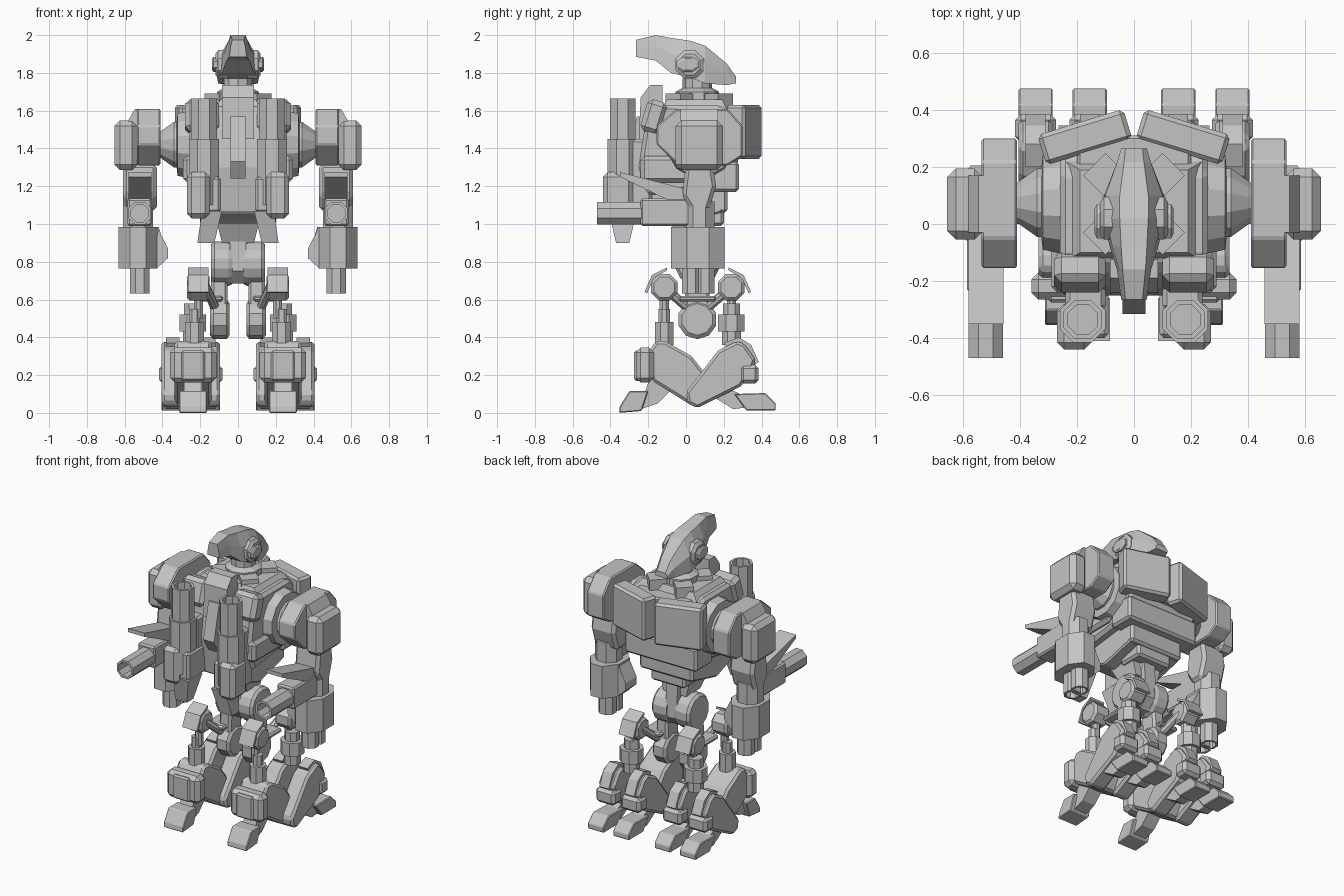
import bpy, bmesh, math
from mathutils import Matrix, Vector

grey = bpy.data.materials.new("plain grey")
grey.diffuse_color = (0.55, 0.55, 0.55, 1)


def finish(name, bm, bevel=0.0, mirror=True):
    bmesh.ops.recalc_face_normals(bm, faces=bm.faces)
    me = bpy.data.meshes.new(name)
    bm.to_mesh(me)
    bm.free()
    me.materials.append(grey)
    ob = bpy.data.objects.new(name, me)
    bpy.context.collection.objects.link(ob)
    if bevel:
        b = ob.modifiers.new("bevel", 'BEVEL')
        b.width, b.segments, b.limit_method = bevel, 1, 'ANGLE'
    if mirror:
        m = ob.modifiers.new("mirror", 'MIRROR')
        m.use_axis[0] = True
        m.use_clip = m.use_mirror_merge = False
    return ob


def loft(name, rings, bevel=0.0, mirror=True):
    """Skin a row of equal-length point rings and cap both ends."""
    bm = bmesh.new()
    vs = [[bm.verts.new(p) for p in r] for r in rings]
    n = len(rings[0])
    for a, b in zip(vs, vs[1:]):
        for i in range(n):
            bm.faces.new((a[i], a[(i + 1) % n], b[(i + 1) % n], b[i]))
    bm.faces.new(vs[0])
    bm.faces.new(vs[-1])
    return finish(name, bm, bevel, mirror)


def side(name, x0, x1, pts, bevel=0.0, mirror=True):
    """Side profile (y, z) extruded along x."""
    return loft(name, [[(x, y, z) for y, z in pts] for x in (x0, x1)], bevel, mirror)


def box(name, x0, x1, y0, y1, z0, z1, bevel=0.0, mirror=True, rot=None):
    bm = bmesh.new()
    bmesh.ops.create_cube(bm, size=1)
    m = Matrix.Diagonal((x1 - x0, y1 - y0, z1 - z0, 1))
    if rot:
        m = Matrix.Rotation(math.radians(rot[0]), 4, rot[1]) @ m
    m = Matrix.Translation(((x0 + x1) / 2, (y0 + y1) / 2, (z0 + z1) / 2)) @ m
    bmesh.ops.transform(bm, matrix=m, verts=bm.verts)
    return finish(name, bm, bevel, mirror)


def turned(name, axis, c, steps, n=8, mirror=True, sx=1.0):
    """Rings (offset, radius) around an axis through c."""
    rings = []
    for t, r in steps:
        ring = []
        for i in range(n):
            a = 2 * math.pi * (i + 0.5) / n
            k = r / math.cos(math.pi / n)
            u, v = k * math.cos(a) * sx, k * math.sin(a)
            p = {'x': (t, u, v), 'y': (u, t, v), 'z': (u, v, t)}[axis]
            ring.append(Vector(c) + Vector(p))
        rings.append(ring)
    return loft(name, rings, 0, mirror)


def rod(name, a, b, r, n=8):
    a, b = Vector(a), Vector(b)
    bm = bmesh.new()
    bmesh.ops.create_cone(bm, cap_ends=True, segments=n, radius1=r, radius2=r, depth=(b - a).length)
    m = Matrix.Translation((a + b) / 2) @ (b - a).to_track_quat('Z', 'Y').to_matrix().to_4x4()
    bmesh.ops.transform(bm, matrix=m, verts=bm.verts)
    return finish(name, bm)


# Head: faceted sections along y (y, top z, bottom z, top half width, mid half width, bottom half width)
secs = [(-.265, 1.975, 1.885, .03, .04, .045), (-.16, 2.0, 1.865, .04, .05, .06),
        (-.08, 1.985, 1.80, .045, .075, .085), (.02, 1.97, 1.775, .05, .10, .11),
        (.10, 1.945, 1.745, .05, .10, .105), (.215, 1.85, 1.735, .035, .06, .06),
        (.265, 1.78, 1.745, .03, .045, .045)]
loft("head", [[(-a, y, t), (a, y, t), (b, y, (t * .55 + l * .45)), (c, y, l),
               (-c, y, l), (-b, y, (t * .55 + l * .45))] for y, t, l, a, b, c in secs], mirror=False)
turned("eye_socket", 'x', (0, .02, 1.845), [(.05, .075), (.105, .075), (.12, .055)])
turned("eye_bulb", 'x', (-.0, .01, 1.845), [(.1, .04), (.13, .04), (.138, .03)], sx=1.5)

# Neck and collar
turned("neck", 'z', (0, .06, 0), [(1.55, .11), (1.70, .11), (1.72, .075), (1.77, .075)], 10, False)
box("rear_collar_block", .045, .155, .115, .225, 1.5, 1.69, rot=(45, 'Z'))
box("front_collar_block", .045, .155, -.085, .025, 1.5, 1.69, rot=(45, 'Z'))
side("throat_guard", -.085, .085, [(-.24, 1.67), (-.19, 1.735), (-.125, 1.735), (-.12, 1.45),
                                   (-.25, 1.45)], mirror=False)

# Torso hull, chest plates and stacked waist
side("torso", -.26, .26, [(-.17, 1.58), (-.12, 1.63), (.18, 1.63), (.28, 1.56), (.28, 1.33), (.2, 1.2),
                          (-.2, 1.15), (-.25, 1.3), (-.22, 1.5)], .02, False)
loft("torso_top", [[(s * w, y, z) for s, y in ((-1, y0), (1, y0), (1, y1), (-1, y1))] for z, w, y0, y1 in
                   ((1.6, .24, -.13, .22), (1.66, .19, -.1, .19))], 0, False)
side("belly", -.2, .2, [(-.25, 1.3), (.22, 1.3), (.19, 1.06), (-.05, 1.0), (-.22, 1.06)], .01, False)
loft("keel", [[(s * w, y, z) for s, y in ((-1, f), (1, f), (1, .12), (-1, .12))]
              for z, w, f in ((1.3, .10, -.25), (1.1, .12, -.22), (1.0, .11, -.08), (.9, .085, -.03))], 0, False)
side("nose_bar", -.04, .04, [(-.26, 1.57), (-.315, 1.33), (-.26, 1.24), (-.2, 1.24), (-.2, 1.57)], mirror=False)
box("chest_pad", .10, .28, -.225, -.115, 1.48, 1.655, .025, rot=(-17, 'X'))
box("chest_rib", .10, .29, -.24, .1, 1.22, 1.36, .02)
box("back_plate_upper", -.27, .27, .1, .28, 1.17, 1.33, .015, False)
box("back_plate_middle", -.2, .2, .08, .22, 1.06, 1.2, .015, False)
box("back_plate_lower", -.13, .13, .02, .2, .99, 1.08, .015, False)
box("backpack", .015, .33, .25, .36, 1.345, 1.63, .015, rot=(-17, 'Z'))
box("backpack_core", -.2, .2, .2, .31, 1.36, 1.62, .01, False)

# Chest launchers
turned("launcher_tube", 'z', (.18, -.335, 0),
       [(1.1, .08), (1.45, .08), (1.45, .068), (1.665, .068), (1.665, .052), (1.5, .052)])
box("launcher_mount", .10, .24, -.3, -.18, 1.15, 1.45, .015)
box("launcher_block", .15, .27, -.44, -.28, 1.03, 1.275, .025)
box("launcher_base", .09, .24, -.40, -.18, 1.06, 1.25, .015)
loft("launcher_fin", [[(x0, y0, z), (x1, y0, z), (x1, y1, z), (x0, y1, z)] for z, x0, x1, y0, y1 in
                      ((.9, .125, .215, -.37, -.30), (1.07, .085, .19, -.41, -.26))])

# Shoulders
turned("shoulder_joint", 'x', (0, .075, 1.42),
       [(.2, .18), (.25, .18), (.32, .165), (.325, .12), (.34, .12), (.41, .07), (.45, .07)], 12)
side("shoulder_block", .41, .535, [(-.155, 1.42), (-.155, 1.52), (-.05, 1.61), (.22, 1.61), (.3, 1.52),
                                   (.3, 1.36), (.22, 1.31), (-.04, 1.31)], .008)
loft("shoulder_cap", [[(x, y, z) for x, z in ((.5, 1.61), (.545, 1.61), (.58, 1.55), (.58, 1.4), (.5, 1.4))]
                      for y in (-.03, .17)])
box("shoulder_pad", .53, .655, -.055, .195, 1.285, 1.548, .03)

# Upper arm, slanted guard and side cannon
side("elbow_housing", .43, .61, [(0, 1.32), (.14, 1.32), (.16, 1.2), (.12, 1.07), (.03, 1.07), (-.02, 1.15)], .02)
side("arm_guard", .457, .58, [(-.35, 1.275), (0, 1.185), (.0, 1.10), (-.04, 1.10), (-.35, 1.25)])
box("cannon_body", .457, .585, -.24, .12, .99, 1.135, .01)
turned("cannon_barrel", 'y', (.52, 0, 1.057), [(-.2, .06), (-.47, .06), (-.47, .046), (-.3, .046)])

# Forearm and fingers
turned("forearm", 'z', (.53, .063, 0), [(.765, .142), (.985, .142)], sx=.73)
turned("wrist", 'z', (.53, .07, 0), [(.95, .08), (1.12, .08)])
loft("thumb", [[(x, y, z) for x, z in ((.42, .985), (.43, .985), (.37, .87), (.37, .82), (.43, .765), (.45, .8))]
               for y in (.0, .12)])
for k, y in (("front", .03), ("rear", .10)):
    turned(k + "_finger", 'z', (.52, y, 0), [(.8, .052), (.632, .052), (.632, .038), (.72, .038)])

# Pelvis and legs
side("pelvis", -.042, .042, [(-.03, 1.0), (.15, 1.0), (.16, .75), (.1, .685), (.02, .685), (-.04, .75)], mirror=False)
turned("waist_post", 'z', (0, .06, 0), [(.85, .06), (1.05, .09)], 8, False)
turned("hip_disc", 'x', (0, .06, .79), [(.03, .105), (.05, .115), (.125, .115), (.142, .1)], 14)
side("thigh", .055, .142, [(.0, .74), (.12, .74), (.13, .5), (-.01, .5)], .015)
turned("knee_disc", 'x', (0, .06, .495), [(.045, .08), (.06, .1), (.13, .1), (.148, .08)], 10)
box("thigh_axle", .08, .22, -.04, .16, .59, .62, .01)
for k, y, s in (("front", -.115, -1), ("rear", .24, 1)):
    turned(k + "_ball_joint", 'x', (0, y, .665), [(.15, .055), (.165, .07), (.255, .07), (.27, .055)])
    side(k + "_joint_cover", .155, .265, [(y - s * .015, .77), (y + s * .065, .73), (y + s * .105, .64),
                                          (y + s * .09, .635), (y + s * .055, .715), (y - s * .015, .755)])
    rod(k + "_strut", (.17, y, .665), (.1, .06, .51), .025)
    turned(k + "_piston", 'z', (.21, y, 0), [(.64, .024), (.5, .024)])
turned("front_piston_sleeve", 'z', (.23, -.115, 0), [(.36, .05), (.48, .05), (.48, .03), (.55, .03)])
turned("rear_piston_sleeve", 'z', (.24, .24, 0), [(.36, .05), (.43, .05), (.43, .07), (.52, .07), (.52, .045), (.58, .045)])

# Lower leg: one front leaf, two rear leaves
side("front_shin", .14, .335, [(-.2, .32), (-.16, .38), (-.11, .38), (.03, .3), (.13, .17), (.06, .035),
                               (.02, .045), (-.18, .17)], .015)
box("front_shin_box", .115, .36, -.265, -.17, .16, .345, .025)
box("front_shin_plate", .175, .30, -.275, -.2, .17, .33, .01)
side("front_ankle", .19, .285, [(-.19, .19), (-.06, .14), (-.1, .1), (-.15, .05), (-.24, .02), (-.22, .1)])
side("front_toe", .165, .312, [(-.355, 0), (-.35, .035), (-.30, .115), (-.20, .115), (-.235, .01)], .005)
for k, x in (("outer", .345), ("inner", .155)):
    side(k + "_rear_shin", x - .06, x + .06, [(.0, .11), (.17, .33), (.27, .38), (.31, .365), (.37, .28), (.345, .22),
                                              (.29, .14), (.06, .025), (.01, .05)], .015)
    box(k + "_rear_box", x - .072, x + .072, .285, .385, .155, .255, .02)
    side(k + "_rear_rim", x - .035, x + .035, [(.2, .37), (.28, .4), (.345, .36), (.385, .27), (.3, .2)])
    side(k + "_rear_ankle", x - .035, x + .035, [(.12, .1), (.2, .14), (.33, .08), (.33, .03), (.25, .02)])
    side(k + "_rear_toe", x - .06, x + .06, [(.255, .1), (.42, .105), (.475, .05), (.475, .012), (.32, .012)], .005)
